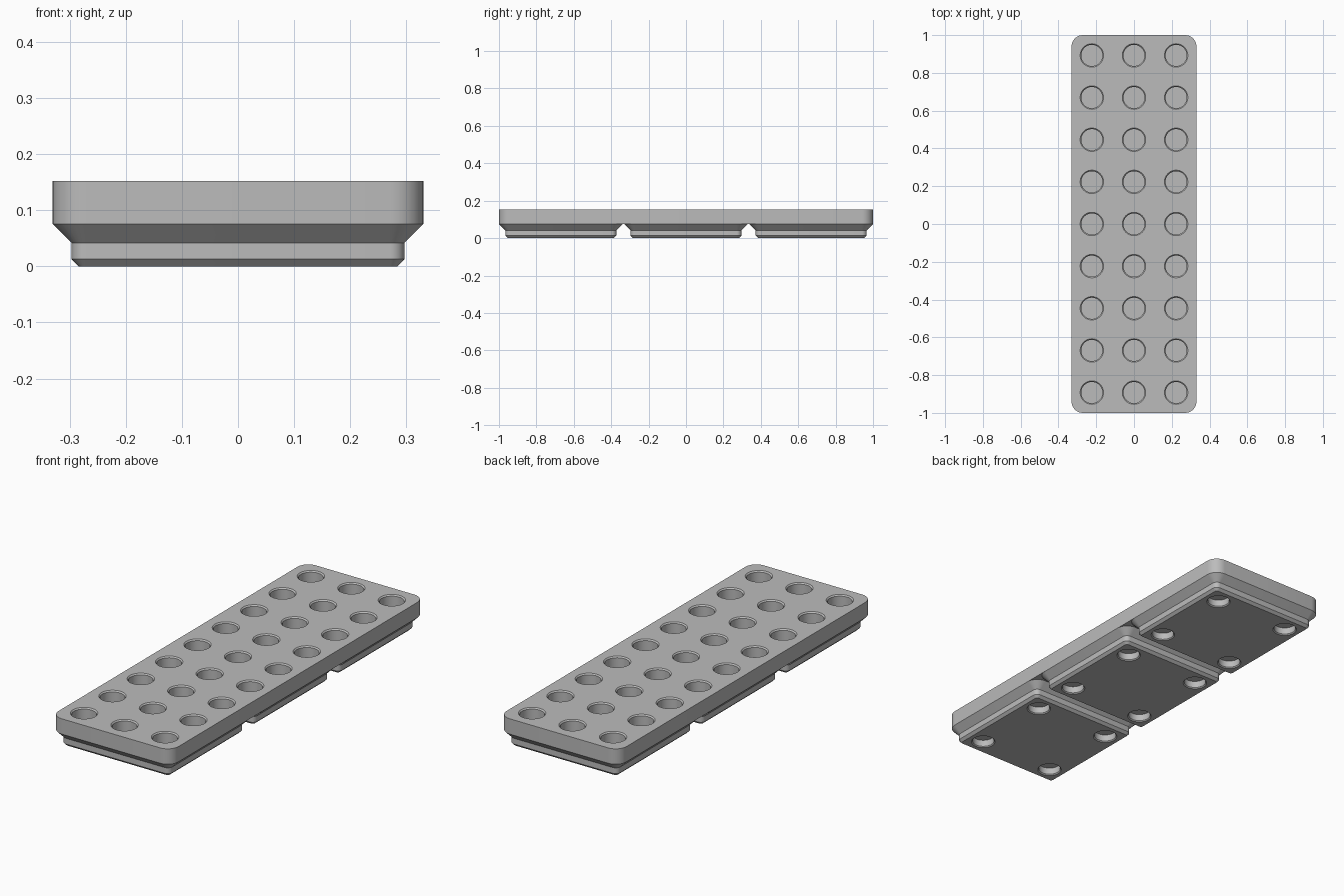
import bpy, bmesh, math

if "Cube" in bpy.data.objects:
    bpy.data.objects.remove(bpy.data.objects["Cube"], do_unlink=True)

MM = 2 / 125.5          # one millimetre in model units
PITCH = 42 * MM
UNITS = 3
HEIGHT = 0.152
FOOT_TOP = 4.75 * MM

grey = bpy.data.materials.new("grey plastic")
grey.use_nodes = True
grey.diffuse_color = (0.5, 0.5, 0.5, 1)
grey.node_tree.nodes["Principled BSDF"].inputs["Base Color"].default_value = (0.5, 0.5, 0.5, 1)


def rounded_ring(width, length, radius, z, steps=8):
    """Points of a rounded rectangle at height z."""
    points = []
    for corner, (sx, sy) in enumerate([(1, 1), (-1, 1), (-1, -1), (1, -1)]):
        for i in range(steps + 1):
            a = math.pi / 2 * (corner + i / steps)
            points.append((sx * (width / 2 - radius) + radius * math.cos(a),
                           sy * (length / 2 - radius) + radius * math.sin(a), z))
    return points


def circle_ring(x, y, radius, z, steps=48):
    return [(x + radius * math.cos(2 * math.pi * i / steps),
             y + radius * math.sin(2 * math.pi * i / steps), z) for i in range(steps)]


def loft(bm, rings):
    """Closed solid through rings listed from bottom to top."""
    loops = [[bm.verts.new(p) for p in ring] for ring in rings]
    for low, high in zip(loops, loops[1:]):
        for i in range(len(low)):
            j = (i + 1) % len(low)
            bm.faces.new((low[i], low[j], high[j], high[i]))
    bm.faces.new(loops[0][::-1])
    bm.faces.new(loops[-1])


def make_object(name, solids):
    bm = bmesh.new()
    for rings in solids:
        loft(bm, rings)
    mesh = bpy.data.meshes.new(name)
    bm.to_mesh(mesh)
    bm.free()
    mesh.materials.append(grey)
    obj = bpy.data.objects.new(name, mesh)
    bpy.context.collection.objects.link(obj)
    return obj


def cut(obj, cutter):
    bpy.ops.object.select_all(action="DESELECT")
    bpy.context.view_layer.objects.active = obj
    obj.select_set(True)
    mod = obj.modifiers.new("holes", "BOOLEAN")
    mod.operation = "DIFFERENCE"
    mod.solver = "EXACT"
    mod.object = cutter
    bpy.ops.object.modifier_apply(modifier=mod.name)


# Chamfered sockets in the top, nine rows of three
R, C, OVER = 0.056, 0.006, 0.02
sockets = []
for col in range(-1, 2):
    for row in range(-4, 5):
        x, y = col * PITCH / 3, row * PITCH / 3
        sockets.append([circle_ring(x, y, R, 0.072), circle_ring(x, y, R, HEIGHT - C),
                        circle_ring(x, y, R + C, HEIGHT),
                        circle_ring(x, y, R + C, HEIGHT + OVER)])
socket_cutter = make_object("socket_cutter", sockets)

# Slab on top
slab_width, slab_length, slab_radius = 41.5 * MM, 2.0, 3.75 * MM
slab = make_object("top_slab", [[rounded_ring(slab_width, slab_length, slab_radius, z)
                                 for z in (FOOT_TOP, HEIGHT)]])
cut(slab, socket_cutter)
parts = [slab]

# Stepped feet with four magnet holes each: size, corner radius, height in mm
PROFILE = [(35.6, 0.8, 0), (37.2, 1.6, 0.8), (37.2, 1.6, 2.6), (41.5, 3.75, 4.75)]
M, LIP, DEPTH = 0.0515, 0.005, 2.4 * MM
for n in range(UNITS):
    cy = (n - (UNITS - 1) / 2) * PITCH
    rings = [[(x, y + cy, z) for x, y, z in rounded_ring(s * MM, s * MM, r * MM, h * MM)]
             for s, r, h in PROFILE]
    foot = make_object(f"foot_{n + 1}", [rings])
    magnets = []
    for sx in (-1, 1):
        for sy in (-1, 1):
            x, y = sx * 13 * MM, cy + sy * 13 * MM
            magnets.append([circle_ring(x, y, M + LIP, -OVER), circle_ring(x, y, M + LIP, 0),
                            circle_ring(x, y, M, LIP), circle_ring(x, y, M, DEPTH)])
    magnet_cutter = make_object("magnet_cutter", magnets)
    cut(foot, socket_cutter)
    cut(foot, magnet_cutter)
    bpy.data.objects.remove(magnet_cutter, do_unlink=True)
    parts.append(foot)
bpy.data.objects.remove(socket_cutter, do_unlink=True)

# Smooth round walls, keep edges sharp
bpy.ops.object.select_all(action="DESELECT")
for part in parts:
    part.select_set(True)
bpy.context.view_layer.objects.active = slab
bpy.ops.object.shade_smooth_by_angle(angle=math.radians(25))
